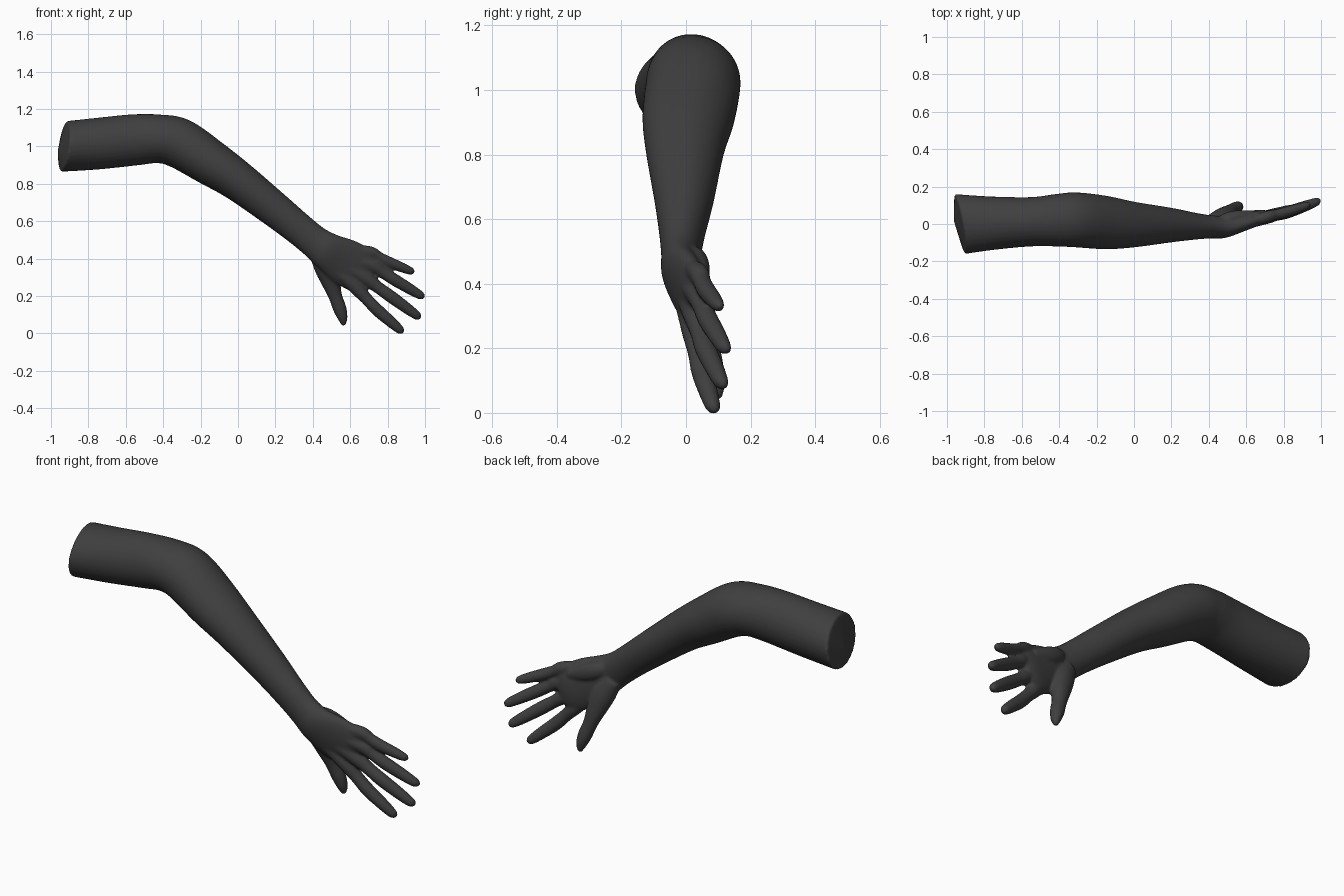
import bpy, bmesh, math
from mathutils import Vector

SIDES, STEPS = 32, 8


def spline(rows):
    """Catmull-Rom interpolation of (x, y, z, in-plane radius, y radius) rows."""
    pts = [rows[0]] + rows + [rows[-1]]
    out = []
    for i in range(1, len(pts) - 2):
        for s in range(STEPS):
            t = s / STEPS
            out.append([0.5 * (2 * b + (c - a) * t + (2 * a - 5 * b + 4 * c - d) * t * t
                               + (3 * b - a - 3 * c + d) * t ** 3)
                        for a, b, c, d in zip(*pts[i - 1:i + 3])])
    return out + [list(rows[-1])]


def loft(bm, rows, start=(0, 0, 0), end=(0, 0, 0), cut=False):
    """Closed tube of elliptical rings; start/end push the cap centres out."""
    path = spline(rows)
    rings = []
    for i, (x, y, z, r, ry) in enumerate(path):
        a, b = path[max(i - 1, 0)], path[min(i + 1, len(path) - 1)]
        t = Vector((b[0] - a[0], 0, b[2] - a[2])).normalized()
        u = Vector((-t.z, 0, t.x))
        ring = []
        for k in range(SIDES):
            ang = 2 * math.pi * k / SIDES
            p = Vector((x, y, z)) + u * r * math.cos(ang) + Vector((0, ry * math.sin(ang), 0))
            if cut:  # slanted cut at the shoulder end
                w = max(0, (-0.6 - p.x) / 0.33)
                p.x += w * (-0.17 * p.y + 0.2 * (p.z - 1.0))
            ring.append(bm.verts.new(p))
        rings.append(ring)
    for A, B in zip(rings, rings[1:]):
        for k in range(SIDES):
            n = (k + 1) % SIDES
            bm.faces.new((A[k], A[n], B[n], B[k]))
    for ring, off in ((rings[0], start), (rings[-1], end)):
        c = bm.verts.new(sum((v.co for v in ring), Vector()) / SIDES + Vector(off))
        for k in range(SIDES):
            n = (k + 1) % SIDES
            bm.faces.new((ring[n], ring[k], c) if ring is rings[0] else (ring[k], ring[n], c))


def finger(bm, base, knuckle, mid, tip, r):
    """Metacarpal ridge running into a tapering, round-ended finger."""
    base, knuckle, mid, tip = map(Vector, (base, knuckle, mid, tip))
    d = (tip - mid).normalized()
    rows = [(base, 0.8), (knuckle, 1.12), (knuckle.lerp(mid, 0.5), 0.98), (mid, 1.02),
            (mid.lerp(tip, 0.5), 0.92), (tip - d * r * 0.9, 0.74),
            (tip - d * r * 0.3, 0.5), (tip, 0.15)]
    loft(bm, [(*p, r * s, r * s) for p, s in rows])


bm = bmesh.new()

# upper arm, forearm and palm
loft(bm, [
    (-0.93, 0.00, 1.00, 0.136, 0.160), (-0.75, 0.005, 1.015, 0.139, 0.142),
    (-0.55, 0.012, 1.035, 0.137, 0.132), (-0.42, 0.020, 1.040, 0.130, 0.140),
    (-0.31, 0.022, 1.015, 0.134, 0.147), (-0.15, 0.008, 0.915, 0.123, 0.143),
    (0.00, -0.003, 0.815, 0.108, 0.122), (0.20, -0.006, 0.660, 0.094, 0.092),
    (0.33, -0.012, 0.555, 0.087, 0.071), (0.41, -0.015, 0.490, 0.088, 0.062),
    (0.48, -0.015, 0.440, 0.101, 0.060), (0.57, 0.010, 0.385, 0.124, 0.051),
    (0.66, 0.035, 0.335, 0.122, 0.040), (0.71, 0.046, 0.310, 0.095, 0.026)],
    start=(-0.035, 0.02, -0.03), end=(0.01, 0, -0.005), cut=True)

# four fingers: little, ring, middle, index
finger(bm, (0.54, -0.010, 0.46), (0.70, 0.035, 0.435), (0.81, 0.063, 0.380), (0.945, 0.105, 0.325), 0.029)
finger(bm, (0.54, -0.016, 0.42), (0.71, 0.035, 0.365), (0.84, 0.070, 0.285), (0.998, 0.125, 0.190), 0.032)
finger(bm, (0.52, -0.018, 0.39), (0.68, 0.030, 0.295), (0.82, 0.062, 0.195), (0.978, 0.115, 0.080), 0.033)
finger(bm, (0.50, -0.014, 0.36), (0.63, 0.025, 0.245), (0.745, 0.050, 0.125), (0.885, 0.088, 0.003), 0.033)

# thumb with its fleshy base
loft(bm, [
    (0.42, 0.015, 0.44, 0.045, 0.040), (0.465, 0.030, 0.36, 0.060, 0.052),
    (0.495, 0.050, 0.28, 0.052, 0.046), (0.520, 0.070, 0.20, 0.037, 0.037),
    (0.545, 0.085, 0.13, 0.036, 0.034), (0.560, 0.093, 0.08, 0.026, 0.027),
    (0.564, 0.097, 0.05, 0.014, 0.015), (0.565, 0.098, 0.038, 0.004, 0.004)])

# heel of the palm on the little finger side
loft(bm, [
    (0.45, 0.015, 0.50, 0.022, 0.020), (0.50, 0.028, 0.475, 0.042, 0.036),
    (0.57, 0.040, 0.445, 0.044, 0.034), (0.66, 0.048, 0.415, 0.025, 0.022)])

bmesh.ops.recalc_face_normals(bm, faces=bm.faces)
mesh = bpy.data.meshes.new("arm_and_hand")
bm.to_mesh(mesh)
bm.free()
arm = bpy.data.objects.new("arm_and_hand", mesh)
bpy.context.collection.objects.link(arm)

# fuse the parts into one skin and blend the joins
fuse = arm.modifiers.new("fuse", 'REMESH')
fuse.mode = 'VOXEL'
fuse.voxel_size = 0.0075
fuse.use_smooth_shade = True
blend = arm.modifiers.new("blend", 'SMOOTH')
blend.factor = 0.5
blend.iterations = 6

# dark grey skin
mat = bpy.data.materials.new("dark_grey")
mat.diffuse_color = (0.05, 0.05, 0.05, 1)
mesh.materials.append(mat)
